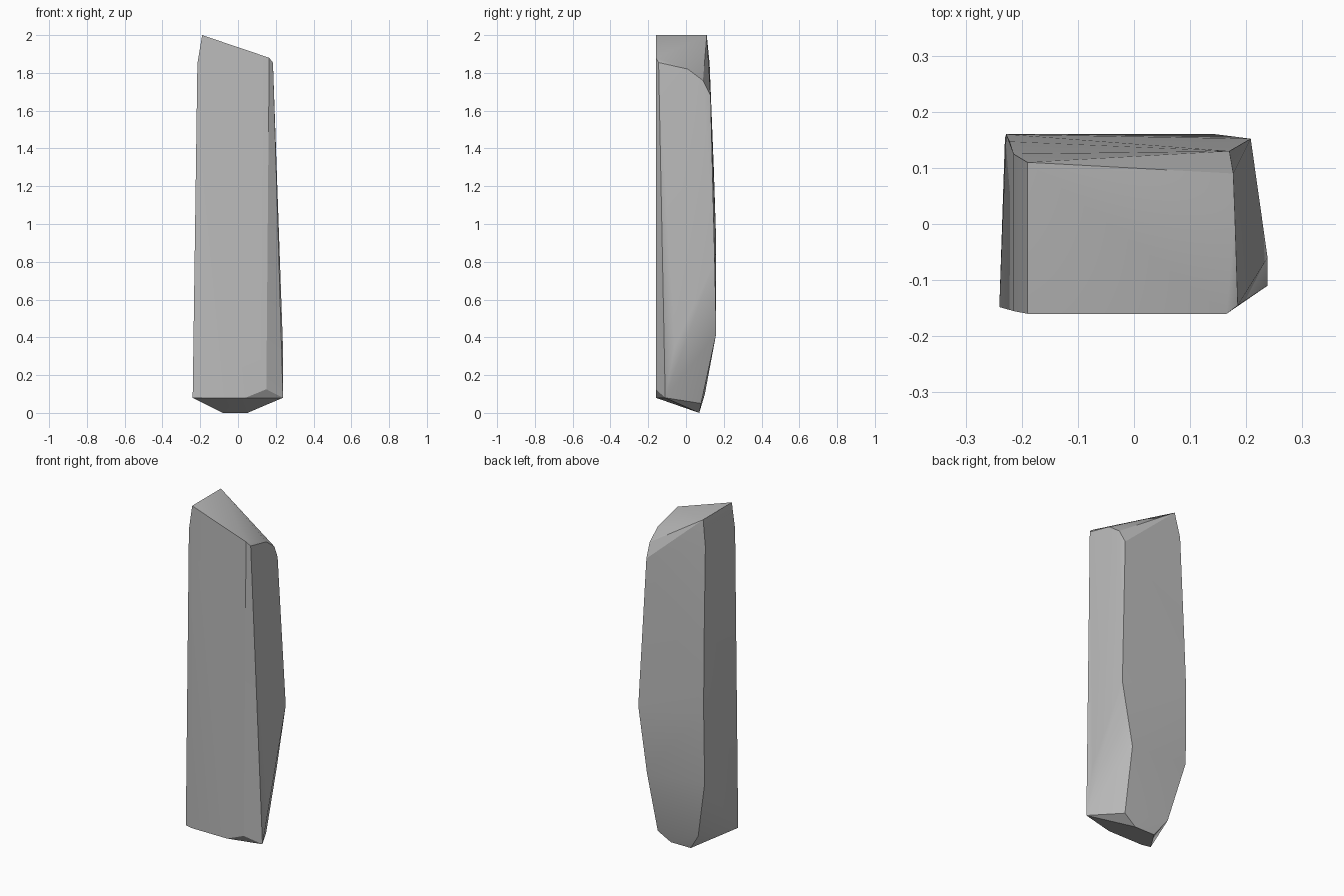
import bpy
import bmesh
import math

cube = bpy.data.objects.get("Cube")
if cube:
    bpy.data.objects.remove(cube, do_unlink=True)


def flat_material(name, colour):
    material = bpy.data.materials.new(name)
    material.use_nodes = True
    material.diffuse_color = colour
    material.node_tree.nodes["Principled BSDF"].inputs["Base Color"].default_value = colour
    return material


def chiselled_stone(name, corner_groups, material):
    """Wrap a tight faceted skin around the given corners."""
    bm = bmesh.new()
    for group in corner_groups:
        for corner in group:
            bm.verts.new(corner)
    hull = bmesh.ops.convex_hull(bm, input=bm.verts[:])
    loose = {v for v in hull["geom_interior"] + hull["geom_unused"]
             if isinstance(v, bmesh.types.BMVert) and v.is_valid}
    bmesh.ops.delete(bm, geom=list(loose), context="VERTS")
    bmesh.ops.recalc_face_normals(bm, faces=bm.faces[:])
    mesh = bpy.data.meshes.new(name)
    bm.to_mesh(mesh)
    bm.free()
    mesh.materials.append(material)
    stone = bpy.data.objects.new(name, mesh)
    bpy.context.scene.collection.objects.link(stone)
    bpy.ops.object.select_all(action="DESELECT")
    stone.select_set(True)
    bpy.context.view_layer.objects.active = stone
    bpy.ops.object.shade_smooth_by_angle(angle=math.radians(25))
    return stone


front = -0.16

# Slanted crown, with its rounded rear shoulder
crown = [(-0.19, front, 2), (-0.19, 0.11, 2), (0.165, front, 1.88),
         (0.185, -0.145, 1.855), (0.18, 0.01, 1.82),
         (0.177, 0.09, 1.76), (0.17, 0.13, 1.68)]

# Upright edges of the two narrow sides
plain_side = [(-0.215, -0.155, 1.85), (-0.24, -0.148, 0.08),
              (-0.215, 0.125, 1.85), (-0.222, 0.147, 1.3),
              (-0.228, 0.16, 0.9), (-0.23, 0.153, 0.455)]
worn_side = [(0.208, 0.152, 0.8), (0.145, 0.16, 0.42),
             (0.238, -0.06, 0.35), (0.238, -0.11, 0.08)]

# Chipped front corner and the wedge-shaped foot
foot = [(-0.19, front, 0.08), (0.04, front, 0.08), (0.15, front, 0.125),
        (0.13, 0.08, 0.05), (-0.15, 0.1, 0.1),
        (-0.08, 0.07, 0), (0.05, 0.07, 0)]

grey = flat_material("stone grey", (0.5, 0.5, 0.5, 1))
chiselled_stone("standing_stone", (crown, plain_side, worn_side, foot), grey)
